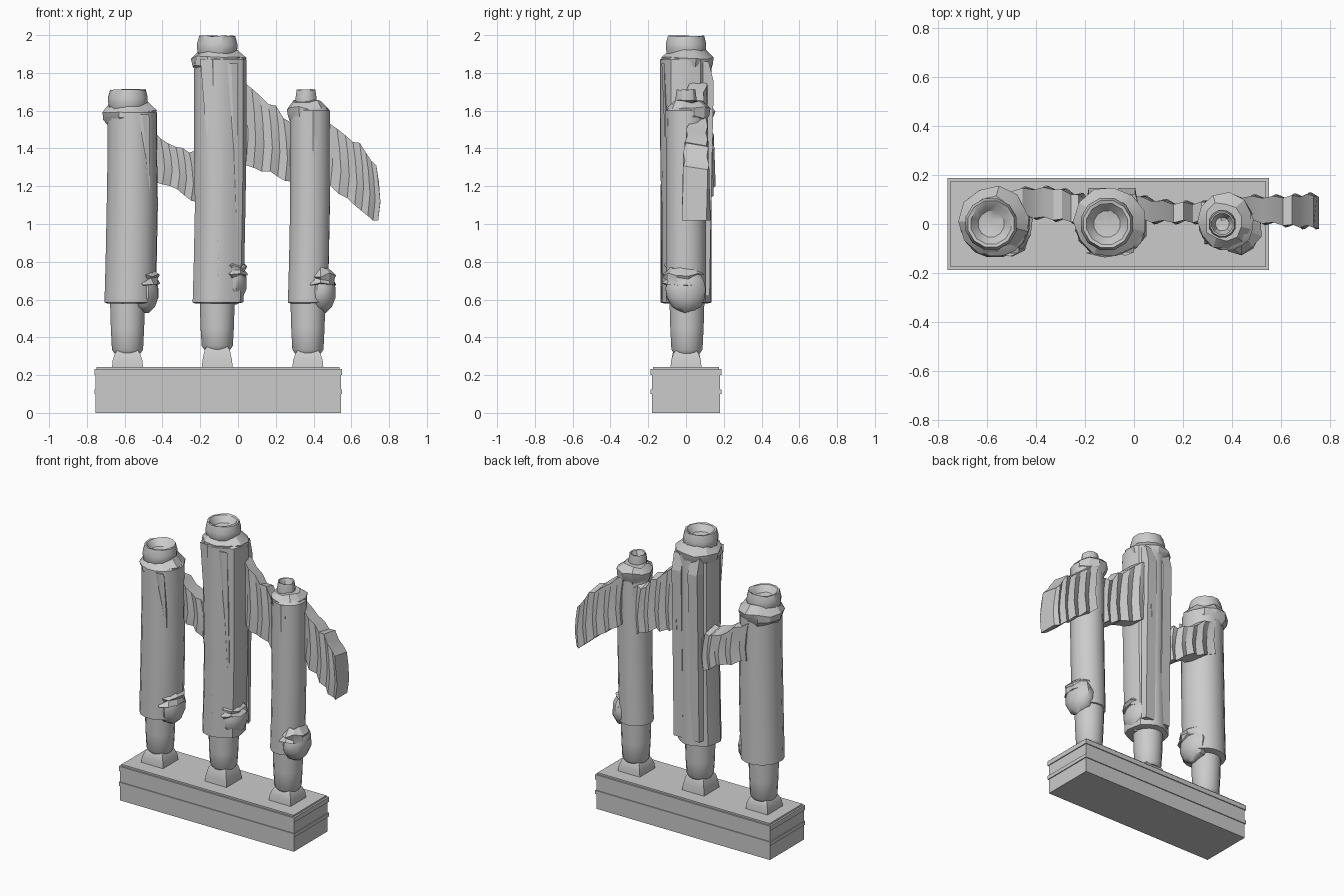
import bpy, math, random
from mathutils import Vector

if "Cube" in bpy.data.objects:
    bpy.data.objects.remove(bpy.data.objects["Cube"])

random.seed(4)


def make(name, verts, faces, smooth=None):
    me = bpy.data.meshes.new(name)
    me.from_pydata(verts, [], faces)
    me.update()
    ob = bpy.data.objects.new(name, me)
    bpy.context.collection.objects.link(ob)
    if smooth:
        bpy.ops.object.select_all(action='DESELECT')
        ob.select_set(True)
        bpy.context.view_layer.objects.active = ob
        bpy.ops.object.shade_smooth_by_angle(angle=math.radians(smooth))
    return ob


def loft(name, rings, smooth=None):
    """Skin closed rings of equal length and cap both ends."""
    n = len(rings[0])
    verts = [p for r in rings for p in r]
    faces = [(k * n + i, k * n + (i + 1) % n, (k + 1) * n + (i + 1) % n, (k + 1) * n + i)
             for k in range(len(rings) - 1) for i in range(n)]
    faces.append(tuple(reversed(range(n))))
    faces.append(tuple(range((len(rings) - 1) * n, len(rings) * n)))
    return make(name, verts, faces, smooth)


def lathe(name, cx, cy, profile, sides=14, ry=1.0, jr=0.0, jz=0.0, pleat=0.0, smooth=35, turn=0.5):
    """Profile points are (radius, z, x offset); jr and jz ruffle the cloth."""
    rings = []
    wobble = [random.uniform(-1, 1) for _ in range(sides)]
    for r, z, dx in profile:
        ring = []
        for i in range(sides):
            a = 2 * math.pi * (i + turn) / sides
            q = r + pleat * wobble[i] + random.uniform(-jr, jr)
            ring.append((cx + dx + q * math.cos(a), cy + ry * q * math.sin(a),
                         z + random.uniform(-jz, jz)))
        rings.append(ring)
    return loft(name, rings, smooth)


def box(name, x0, x1, hy, z0, z1):
    return loft(name, [[(x0, -hy, z), (x1, -hy, z), (x1, hy, z), (x0, hy, z)] for z in (z0, z1)])


# Plinth: three abutting sections, each with stacked courses
for tag, x0, x1 in (("left", -0.76, -0.40), ("middle", -0.40, 0.20), ("right", 0.20, 0.55)):
    for course, inset, z0, z1 in (("foot", 0.006, 0, 0.10), ("groove", 0.0, 0.10, 0.125),
                                  ("wall", 0.006, 0.125, 0.20), ("lip", 0.0, 0.20, 0.232),
                                  ("top", 0.012, 0.232, 0.243)):
        a = x0 + (inset if tag == "left" else 0)
        b = x1 - (inset if tag == "right" else 0)
        box("plinth_%s_%s" % (tag, course), a, b, 0.187 - inset, z0, z1)

# Columns: name, leg x, leg top, wrap x, wrap radii bottom/top, wrap top z, head x, head radius, head top
columns = (("left", -0.585, 0.325, -0.56, 0.137, 0.132, 1.61, -0.583, 0.108, 1.715),
           ("middle", -0.11, 0.345, -0.092, 0.132, 0.137, 1.89, -0.11, 0.11, 2.0),
           ("right", 0.37, 0.325, 0.382, 0.107, 0.107, 1.62, 0.36, 0.057, 1.715))

for name, lx, lz, wx, rb, rt, wz, hx, hr, hz in columns:
    # Tapered square ankle block
    s = math.sqrt(2)
    lathe(name + "_ankle", lx, 0, [(0.082 * s, 0.24, 0), (0.078 * s, 0.28, 0),
          (0.066 * s, lz - 0.01, 0), (0.055 * s, lz + 0.005, 0)], 4, smooth=45)
    # Bare lower shaft
    lathe(name + "_shaft", lx, 0.005, [(0.07, lz - 0.01, 0), (0.084, lz + 0.01, 0),
          (0.09, 0.45, 0), (0.095, 0.62, 0)], 16)
    # Long cloth wrap
    pl = 0.007 if name == "middle" else 0.002
    lathe(name + "_wrap", wx, 0, [(rb - 0.025, 0.578, -0.02), (rb, 0.585, -0.012), (rb, 0.80, -0.006),
          (rb, 1.1, 0), (rt, 1.4, 0), (rt, wz - 0.02, 0), (rt - 0.025, wz, 0), (rt - 0.05, wz + 0.015, -0.01)],
          16, pleat=pl)
    # Ruffled collar below the cup
    lathe(name + "_collar", (wx + hx) / 2, 0.01, [(rt - 0.03, wz - 0.10, 0), (rt + 0.003, wz - 0.05, 0),
          (rt + 0.008, wz - 0.01, 0), (max(hr - 0.01, 0.078), wz + 0.03, -0.005)], 11,
          jr=0.008, jz=0.012, smooth=25)
    # Broken hollow cup on top
    h = hz - 0.13
    lathe(name + "_cup", hx, 0, [(hr * 0.8, h, 0), (hr * 0.95, h + 0.03, 0), (hr, h + 0.06, 0),
          (hr, h + 0.085, 0), (hr * 0.9, hz - 0.004, 0), (hr * 0.78, hz - 0.006, 0),
          (hr * 0.5, hz - 0.045, 0), (hr * 0.2, hz - 0.05, 0)], 12, jz=0.004, smooth=30)
    # Sagging cloth pouch on the lower side, pointed at the bottom
    ex = {"left": -0.495, "middle": -0.03, "right": 0.44}[name]
    b = 0.575 if name == "middle" else 0.53
    lathe(name + "_pouch", ex, 0, [(0.012, b, 0.01), (0.055, b + 0.03, 0), (0.076, b + 0.08, 0),
          (0.078, b + 0.13, 0), (0.07, b + 0.17, 0), (0.05, b + 0.23, -0.01)], 12, ry=1.38,
          jr=0.004, smooth=35)
    # Crumpled tie above the pouch
    lathe(name + "_pouch_tie", ex - 0.002, -0.015, [(0.055, b + 0.14, 0), (0.083, b + 0.155, 0),
          (0.07, b + 0.18, 0), (0.08, b + 0.20, 0), (0.045, b + 0.24, 0)], 10, ry=1.3,
          jr=0.009, jz=0.012, smooth=20)


def fold(name, top, bottom, width, out):
    """Thin vertical pleat, widest at the top."""
    t, b = Vector(top), Vector(bottom)
    w = Vector((width, 0, 0))
    o = Vector((width * 0.3, -out, 0))
    make(name, [t - w, t + w, t + o, b, b + Vector((0, 0.02, 0))],
         [(0, 3, 2), (2, 3, 1), (0, 2, 1), (0, 4, 3), (1, 3, 4), (0, 1, 4)])


# Front pleats
fold("left_front_pleat", (-0.52, -0.118, 1.58), (-0.465, -0.09, 1.12), 0.05, 0.014)
fold("middle_front_pleat_a", (-0.15, -0.118, 1.87), (-0.10, -0.128, 0.66), 0.05, 0.016)
fold("middle_front_pleat_b", (-0.05, -0.115, 1.85), (0.0, -0.085, 0.80), 0.05, 0.014)
fold("right_front_pleat", (0.385, -0.098, 1.60), (0.40, -0.098, 1.0), 0.04, 0.012)

# Flat vertical panels at the back of the tall column
for i, x in enumerate((-0.15, -0.03)):
    loft("middle_back_panel_%d" % i, [[(x - 0.045, 0.09, z), (x + 0.045, 0.09, z), (x + 0.035, y, z),
         (x - 0.035, y, z)] for z, y in ((0.62, 0.125), (1.2, 0.135), (1.75, 0.147), (1.86, 0.12))])


def banner(name, stations, steps):
    """Thick folded cloth; stations are (x, y front, y back, z bottom, z top)."""
    rings = []
    last = len(stations) - 1
    for k in range(steps + 1):
        t = k / steps * last
        i = min(int(t), last - 1)
        x, y0, y1, zb, zt = [a + (c - a) * (t - i) for a, c in zip(stations[i], stations[i + 1])]
        zig = 0.012 * (-1) ** k
        zt += random.uniform(-0.018, 0.018)
        zb += random.uniform(-0.01, 0.01)
        ring = []
        for u in (0, 0.35, 0.7, 1):
            ring.append((x + 0.012 * math.sin(4 * u), y0 + zig * (1 - 0.6 * u), zb + (zt - zb) * u))
        for u in (1, 0.7, 0.35, 0):
            ring.append((x + 0.012 * math.sin(4 * u), y1 + zig * (1 - 0.6 * u),
                         zb + (zt - 0.02 - zb) * u))
        rings.append(ring)
    loft(name, rings, 15)


# Streaming banners linking the columns
banner("left_banner", [(-0.55, 0.07, 0.13, 1.28, 1.54), (-0.42, 0.03, 0.145, 1.22, 1.47),
                       (-0.32, 0.02, 0.145, 1.18, 1.42), (-0.23, 0.01, 0.12, 1.12, 1.38),
                       (-0.17, 0.01, 0.10, 1.08, 1.34)], 10)
banner("middle_banner", [(-0.03, 0.05, 0.13, 1.36, 1.80), (0.06, 0.01, 0.10, 1.31, 1.72),
                         (0.17, 0.01, 0.085, 1.27, 1.65), (0.27, 0.01, 0.085, 1.22, 1.56),
                         (0.34, 0.02, 0.09, 1.20, 1.52)], 10)
banner("right_banner", [(0.40, 0.04, 0.11, 1.26, 1.60), (0.50, 0.01, 0.11, 1.19, 1.53),
                        (0.60, 0.0, 0.11, 1.11, 1.46), (0.68, -0.01, 0.115, 1.05, 1.40),
                        (0.742, -0.01, 0.12, 1.01, 1.31)], 9)
